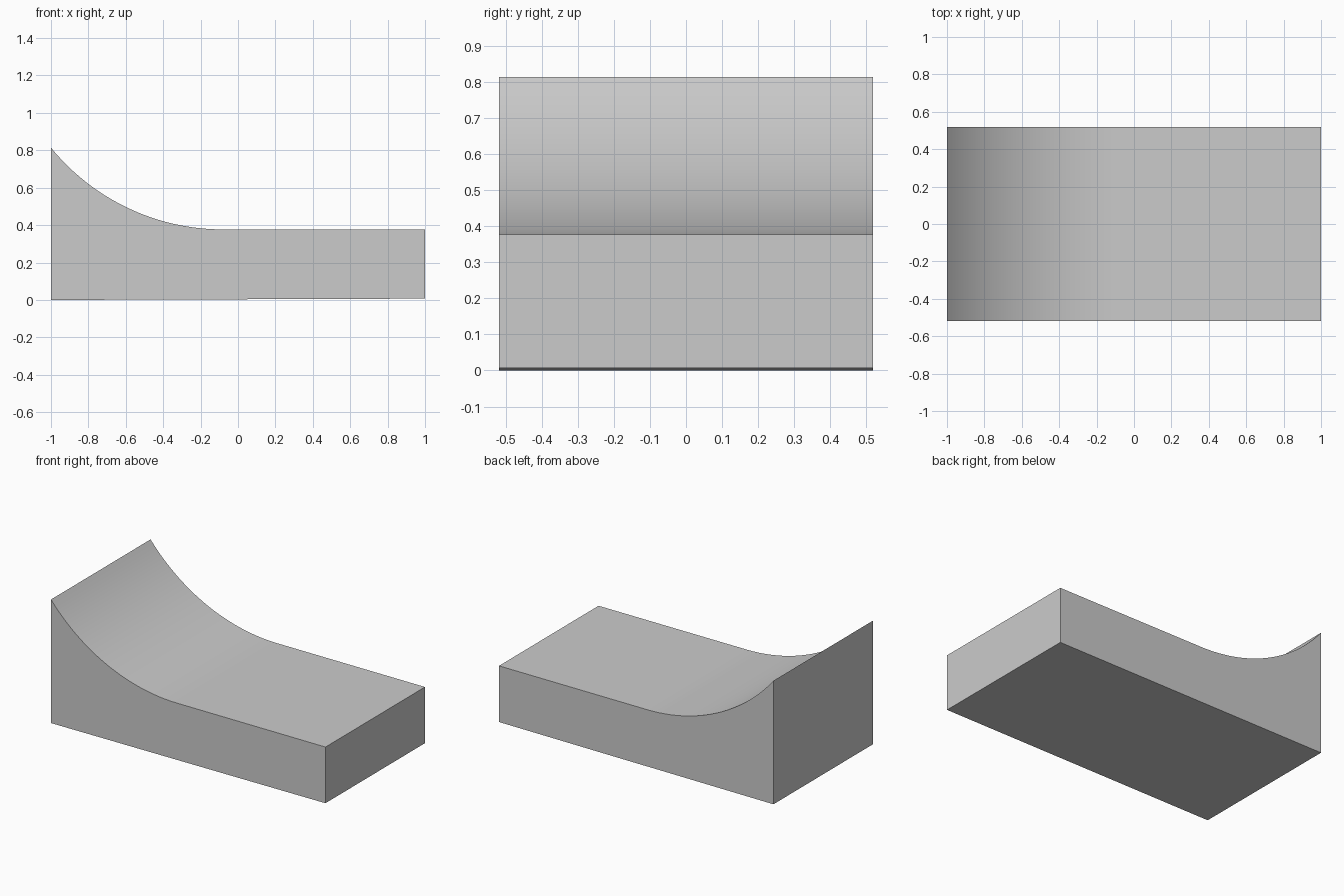
import bpy, bmesh, math

if "Cube" in bpy.data.objects:
    bpy.data.objects.remove(bpy.data.objects["Cube"])

HALF_WIDTH = 0.518
FLAT_Z, TOP_Z, CURVE_START = 0.377, 0.814, -0.08
STEPS = 24

# Radius of the arc that leaves the flat deck tangentially and ends at the tall edge
dx, dz = CURVE_START + 1.0, TOP_Z - FLAT_Z
radius = (dx * dx + dz * dz) / (2 * dz)
sweep = math.asin(dx / radius)

# Side profile: slightly rising underside, flat deck, curved transition
profile = [(-1.0, 0.0), (1.0, 0.007), (1.0, FLAT_Z)]
for i in range(STEPS + 1):
    a = sweep * i / STEPS
    profile.append((CURVE_START - radius * math.sin(a),
                    FLAT_Z + radius * (1 - math.cos(a))))

# Extrude the profile across the width
bm = bmesh.new()
side = bm.faces.new([bm.verts.new((x, -HALF_WIDTH, z)) for x, z in profile])
result = bmesh.ops.extrude_face_region(bm, geom=[side], use_keep_orig=True)
moved = [g for g in result["geom"] if isinstance(g, bmesh.types.BMVert)]
bmesh.ops.translate(bm, verts=moved, vec=(0, 2 * HALF_WIDTH, 0))
bmesh.ops.recalc_face_normals(bm, faces=bm.faces)

mesh = bpy.data.meshes.new("curved_ramp")
bm.to_mesh(mesh)
bm.free()
ramp = bpy.data.objects.new("curved_ramp", mesh)
bpy.context.collection.objects.link(ramp)

# Smooth the curve, keep the corners sharp
bpy.context.view_layer.objects.active = ramp
ramp.select_set(True)
bpy.ops.object.shade_smooth_by_angle(angle=math.radians(30))
